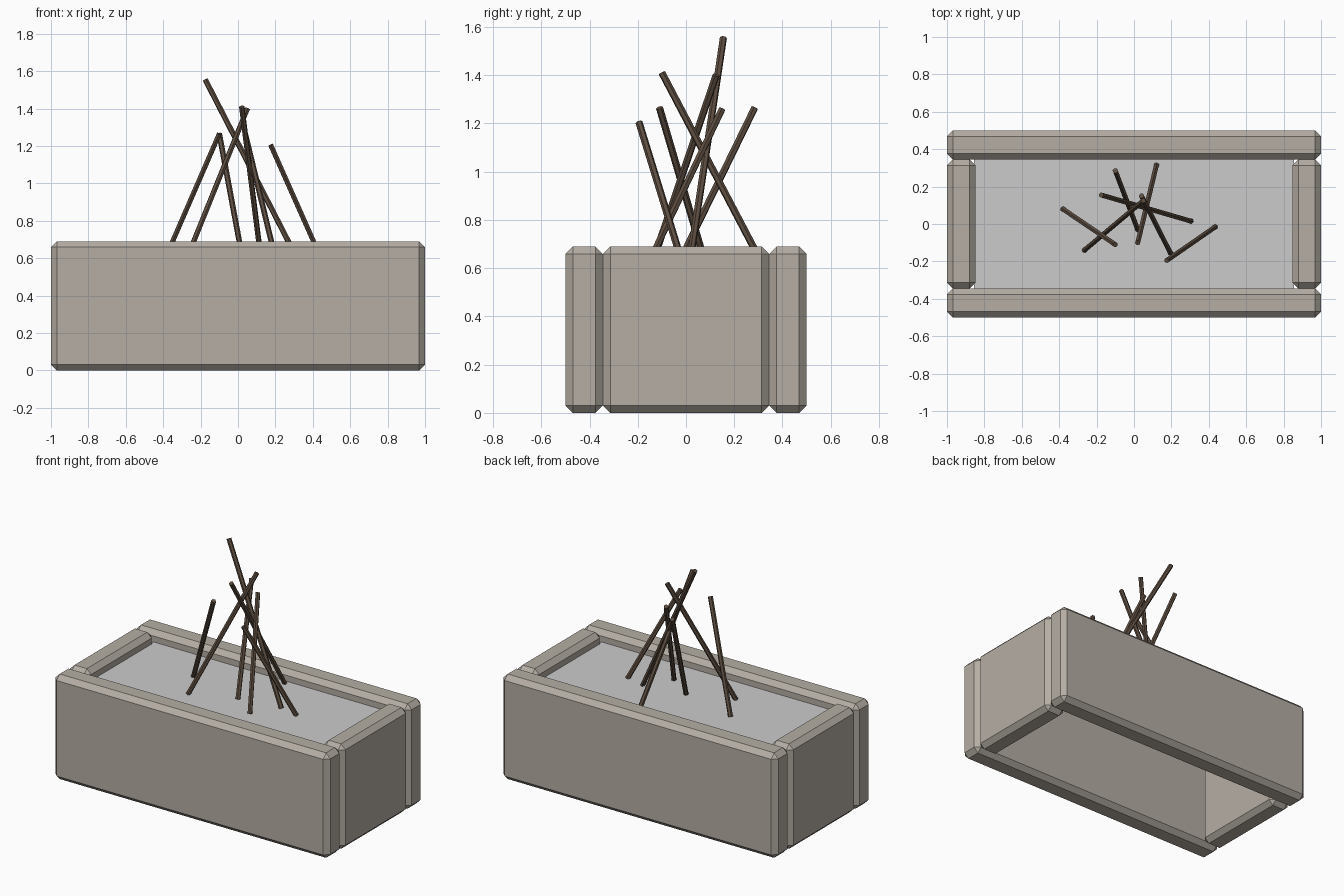
import bpy
from mathutils import Vector

if "Cube" in bpy.data.objects:
    bpy.data.objects.remove(bpy.data.objects["Cube"])


def material(name, rgb):
    m = bpy.data.materials.new(name)
    m.diffuse_color = (*rgb, 1)
    m.use_nodes = True
    m.node_tree.nodes["Principled BSDF"].inputs["Base Color"].default_value = m.diffuse_color
    return m


stone = material("stone", (0.46, 0.42, 0.37))
bark = material("bark", (0.11, 0.075, 0.052))


def slab(name, center, size):
    """Chamfered stone block."""
    bpy.ops.mesh.primitive_cube_add(size=1, location=center)
    ob = bpy.context.object
    ob.name = name
    ob.scale = size
    bpy.ops.object.transform_apply(location=False, rotation=False, scale=True)
    bev = ob.modifiers.new("chamfer", 'BEVEL')
    bev.width = 0.031
    bev.segments = 1
    ob.data.materials.append(stone)


def twig(name, bottom, top, radius=0.015):
    """Thin six-sided stick between two points."""
    a, b = Vector(bottom), Vector(top)
    d = b - a
    bpy.ops.mesh.primitive_cylinder_add(
        vertices=6, radius=radius, depth=d.length, location=(a + b) / 2,
        rotation=d.to_track_quat('Z', 'Y').to_euler())
    ob = bpy.context.object
    ob.name = name
    ob.data.materials.append(bark)


# planter walls
H = 0.69
for s, side, end in ((-1, "front", "left"), (1, "back", "right")):
    slab(side + "_wall", (0, s * 0.4225, H / 2), (2, 0.155, H))
    slab(end + "_wall", (s * 0.924, 0, H / 2), (0.152, 0.69, H))

# soil surface
SOIL = 0.62
bpy.ops.mesh.primitive_plane_add(size=1, location=(0, 0, SOIL))
soil = bpy.context.object
soil.name = "soil"
soil.scale = (1.71, 0.70, 1)

# bare twigs: foot (x, y) on the soil, tip (x, y, z)
twigs = [
    ((-0.38, 0.08), (-0.10, -0.11, 1.265)),
    ((-0.265, -0.14), (0.05, 0.125, 1.40)),
    ((0.305, 0.015), (-0.175, 0.155, 1.555)),
    ((0.435, -0.015), (0.175, -0.195, 1.205)),
    ((0.12, 0.315), (0.02, -0.10, 1.41)),
    ((0.02, -0.03), (-0.10, 0.285, 1.265)),
    ((0.195, -0.155), (0.04, 0.15, 1.26)),
]
for i, (foot, tip) in enumerate(twigs):
    twig(f"twig_{i + 1}", (*foot, SOIL), tip)
